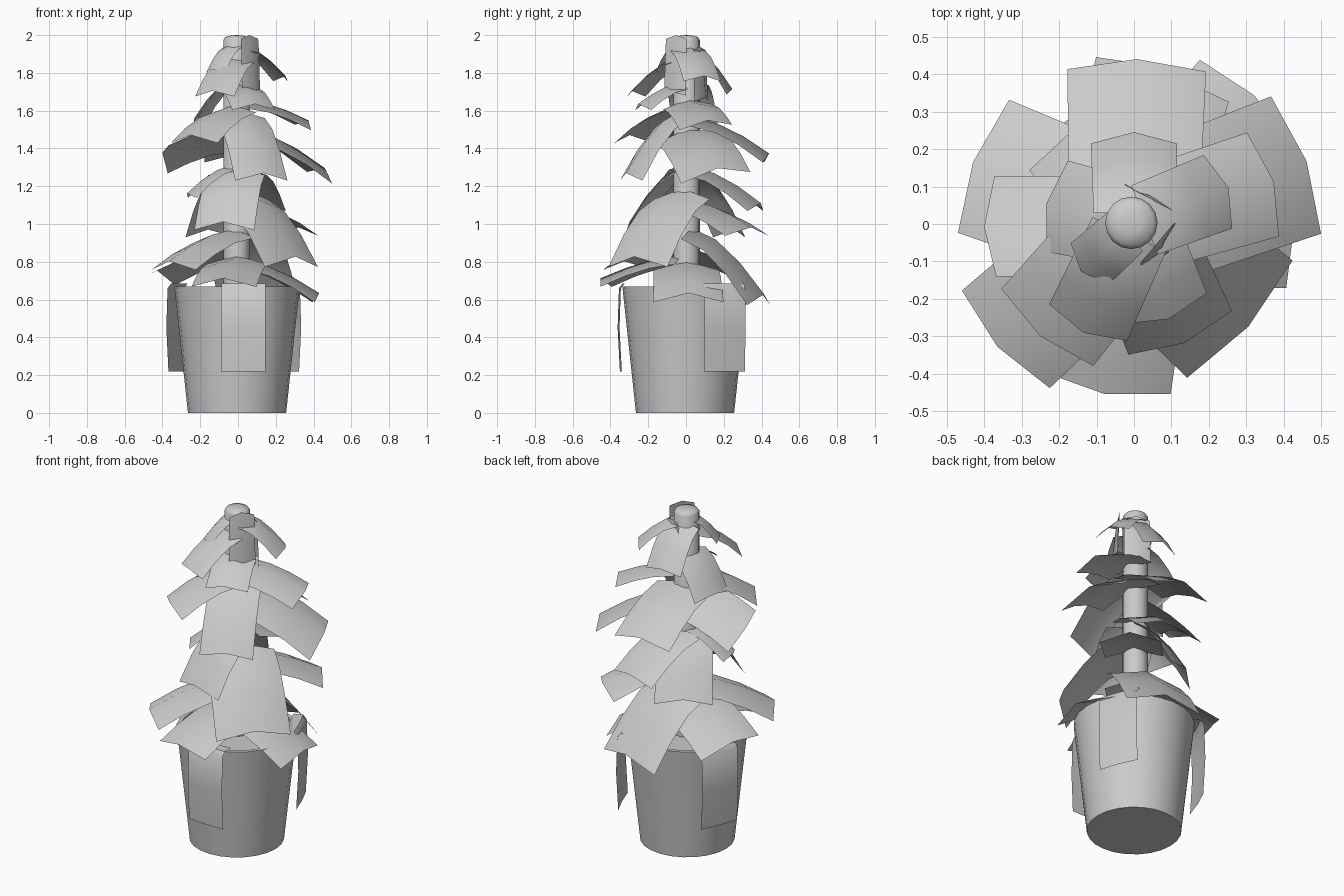
import bpy, bmesh, math
from mathutils import Vector, Matrix

old = bpy.data.objects.get("Cube")
if old:
    bpy.data.objects.remove(old, do_unlink=True)

grey = bpy.data.materials.new("plain grey")
grey.use_nodes = True
grey.diffuse_color = (0.6, 0.6, 0.6, 1)
grey.node_tree.nodes["Principled BSDF"].inputs["Base Color"].default_value = (0.6, 0.6, 0.6, 1)


def finish(name, bm, angle):
    mesh = bpy.data.meshes.new(name)
    bm.to_mesh(mesh)
    bm.free()
    mesh.materials.append(grey)
    obj = bpy.data.objects.new(name, mesh)
    bpy.context.collection.objects.link(obj)
    bpy.ops.object.select_all(action="DESELECT")
    obj.select_set(True)
    bpy.context.view_layer.objects.active = obj
    bpy.ops.object.shade_smooth_by_angle(angle=math.radians(angle))
    return obj


def lathe(name, profile, sides, center):
    bm = bmesh.new()
    verts = [bm.verts.new((r, 0, z)) for r, z in profile]
    edges = [bm.edges.new(pair) for pair in zip(verts, verts[1:])]
    bmesh.ops.spin(bm, geom=verts + edges, axis=(0, 0, 1), cent=(0, 0, 0),
                   steps=sides, angle=math.tau)
    bmesh.ops.remove_doubles(bm, verts=bm.verts, dist=0.0005)
    bmesh.ops.recalc_face_normals(bm, faces=bm.faces)
    bmesh.ops.translate(bm, verts=bm.verts, vec=center)
    return finish(name, bm, 50)


def sheet(name, rows, place):
    """Skin a grid of points, turned into position by a matrix."""
    bm = bmesh.new()
    grid = [[bm.verts.new(place @ Vector(p)) for p in row] for row in rows]
    for a, b in zip(grid, grid[1:]):
        for i in range(len(a) - 1):
            bm.faces.new((a[i], b[i], b[i + 1], a[i + 1]))
    return finish(name, bm, 50)


def leaf(name, turn, reach, z_base, z_tip, width, roll=0, start=0.03):
    """Drooping card, ridged along its middle; roll lifts one long side."""
    rows = []
    for k in range(4):
        t = k / 3
        r = start + (reach - start) * t
        z = z_base + (z_tip - z_base) * t ** 1.6
        half = width * (0.47 + 0.03 * t)
        drop = 0.13 * width
        rows.append([(r - 0.03 * t, -half, z - drop / 2 - roll * half),
                     (r, 0, z + drop / 2),
                     (r - 0.03 * t, half, z - drop / 2 + roll * half)])
    sheet(name, rows, Matrix.Rotation(math.radians(turn), 4, "Z"))


# Pot with sunken soil, and the domed stem
lathe("pot", [(0, 0), (0.26, 0), (0.332, 0.67), (0.31, 0.67), (0.305, 0.64), (0, 0.64)],
      24, (-0.005, -0.005, 0))
lathe("stem", [(0, 0.6), (0.07, 0.6), (0.07, 1.975), (0.06, 1.99), (0.03, 1.998), (0, 2.0)],
      16, (-0.007, 0.003, 0))

# Leaves, lowest first: turn, reach, base height, tip height, width, roll
leaves = [
    (2, 0.43, 0.78, 0.61, 0.37),
    (74, 0.43, 0.95, 0.60, 0.44),
    (159, 0.46, 0.86, 0.73, 0.38, 0.15),
    (260, 0.46, 0.81, 0.69, 0.35),
    (222, 0.49, 0.95, 0.78, 0.35),
    (47, 0.47, 1.10, 0.96, 0.34),
    (-42, 0.41, 1.16, 0.80, 0.42),
    (122, 0.30, 1.26, 0.95, 0.32),
    (75, 0.41, 1.28, 1.09, 0.32),
    (255, 0.31, 1.28, 0.99, 0.33),
    (195, 0.28, 1.30, 1.15, 0.18),
    (20, 0.49, 1.48, 1.27, 0.39, 0.16),
    (181, 0.40, 1.47, 1.36, 0.27, 0.55),
    (89, 0.44, 1.54, 1.35, 0.37),
    (-67, 0.345, 1.58, 1.25, 0.30),
    (230, 0.39, 1.61, 1.45, 0.32),
    (17, 0.39, 1.64, 1.53, 0.29, 0.1),
    (167, 0.24, 1.75, 1.54, 0.25),
    (-70, 0.27, 1.73, 1.62, 0.24),
    (245, 0.32, 1.87, 1.69, 0.23),
    (90, 0.245, 1.92, 1.70, 0.23),
    (21, 0.27, 1.93, 1.77, 0.21),
    (222, 0.19, 1.95, 1.81, 0.15),
]
for n, spec in enumerate(leaves):
    leaf(f"leaf_{n + 1}", *spec)

# Young leaves hanging close to the stem
for n, (turn, top, low) in enumerate([(-40, 1.99, 1.69), (62, 1.93, 1.66)]):
    leaf(f"young_leaf_{n + 1}", turn, 0.12, top, low, 0.15, start=0.08)

# Leaves folded over the pot rim
for n, (x, y, turn) in enumerate([(0.028, -0.35, -92), (0.285, 0.205, 22), (-0.33, 0.15, 158)]):
    line = [(-0.07, 0.685), (-0.015, 0.685), (0.005, 0.66), (0.012, 0.45), (0, 0.22)]
    half = 0.117
    rows = [[(r - 0.006, -half, z), (r, 0, z), (r - 0.006, half, z)] for r, z in line]
    place = Matrix.Translation((x, y, 0)) @ Matrix.Rotation(math.radians(turn), 4, "Z")
    sheet(f"rim_leaf_{n + 1}", rows, place)
